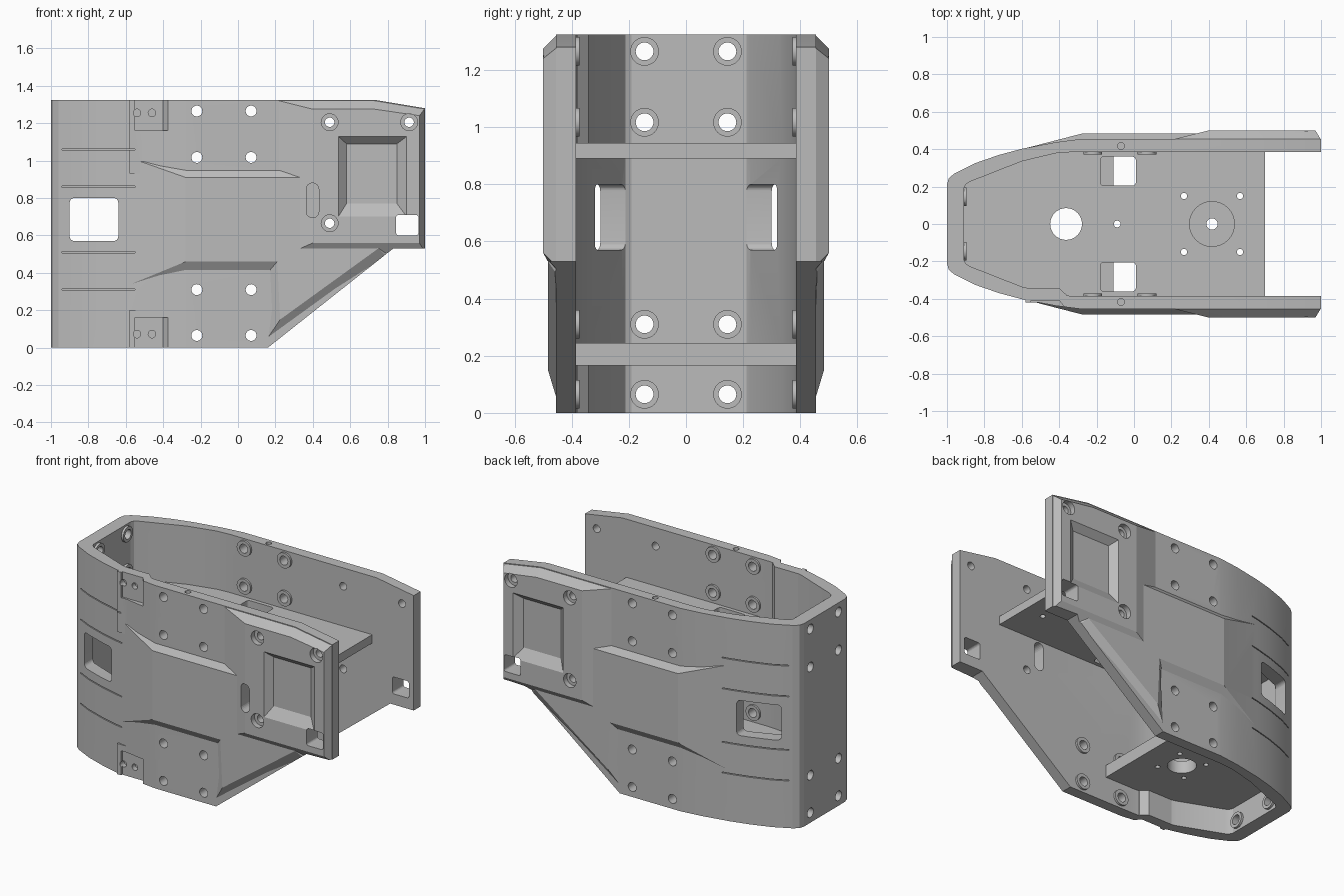
import bpy, bmesh
from math import cos, sin, pi, radians
from mathutils import Vector

cube = bpy.data.objects.get("Cube")
if cube:
    bpy.data.objects.remove(cube, do_unlink=True)

gray = bpy.data.materials.new("plain_gray")
gray.use_nodes = True
color = (0.5, 0.5, 0.5, 1)
gray.diffuse_color = color
gray.node_tree.nodes["Principled BSDF"].inputs["Base Color"].default_value = color

# Place a 2D point on the plane across each axis
PLANE = {
    "x": lambda p, d: (d, p[0], p[1]),
    "y": lambda p, d: (p[0], d, p[1]),
    "z": lambda p, d: (p[0], p[1], d),
}


def loft(name, axis, poly0, d0, poly1, d1):
    """Solid between two matching outlines."""
    bm = bmesh.new()
    a = [bm.verts.new(PLANE[axis](p, d0)) for p in poly0]
    b = [bm.verts.new(PLANE[axis](p, d1)) for p in poly1]
    bm.faces.new(a)
    bm.faces.new(b)
    n = len(a)
    for i in range(n):
        j = (i + 1) % n
        bm.faces.new((a[i], a[j], b[j], b[i]))
    bmesh.ops.recalc_face_normals(bm, faces=bm.faces)
    mesh = bpy.data.meshes.new(name)
    bm.to_mesh(mesh)
    bm.free()
    obj = bpy.data.objects.new(name, mesh)
    bpy.context.scene.collection.objects.link(obj)
    mesh.materials.append(gray)
    return obj


def prism(name, axis, poly, d0, d1):
    return loft(name, axis, poly, d0, poly, d1)


def rect(x0, x1, y0, y1, r=0.0):
    """Rectangle outline, with round corners when r is given."""
    if not r:
        return [(x0, y0), (x1, y0), (x1, y1), (x0, y1)]
    pts = []
    corners = [(x1 - r, y1 - r), (x0 + r, y1 - r), (x0 + r, y0 + r), (x1 - r, y0 + r)]
    for k, (cx, cy) in enumerate(corners):
        for i in range(7):
            t = (k + i / 6) * pi / 2
            pts.append((cx + r * cos(t), cy + r * sin(t)))
    return pts


def disc(x, y, r, n=32):
    return [(x + r * cos(2 * pi * i / n), y + r * sin(2 * pi * i / n)) for i in range(n)]


def boolean(target, operation, tools):
    for tool in tools:
        mod = target.modifiers.new("cut", "BOOLEAN")
        mod.operation = operation
        mod.solver = "EXACT"
        mod.object = tool
        bpy.context.view_layer.objects.active = target
        bpy.ops.object.modifier_apply(modifier=mod.name)
        bpy.data.objects.remove(tool, do_unlink=True)


HEIGHT = 1.325

# U-shaped wall
outer = [(1, 0.455), (-0.28, 0.455), (-0.42, 0.437), (-0.6, 0.402), (-0.72, 0.37),
         (-0.85, 0.325), (-0.96, 0.27), (-0.99, 0.245), (-1, 0.21)]
inner = [(-0.91, 0.19), (-0.9, 0.212), (-0.88, 0.225), (-0.6, 0.335), (-0.42, 0.378),
         (-0.33, 0.385), (1, 0.385)]


def flip(points):
    return [(x, -y) for x, y in reversed(points)]


body = prism("bracket_shell", "z", outer + flip(outer) + flip(inner) + inner, 0, HEIGHT)

# Raised panels and rear pads on both sides
panel_base = [(-0.62, 0.32), (0.09, 0.32), (0.03, -0.14), (0.88, 0.4), (0.88, 1.03), (-0.62, 1.03)]
panel_top = [(-0.28, 0.46), (0.21, 0.46), (0.225, 0.15), (0.75, 0.53), (0.75, 0.91), (-0.28, 0.91)]
pad_base = [(0.2, 0.47), (1, 0.51), (1, 1.28), (0.73, HEIGHT), (0.2, HEIGHT)]
pad_top = [(0.4, 0.56), (0.97, 0.56), (0.97, 1.24), (0.73, 1.275), (0.4, 1.275)]
raised = []
for s in (1, -1):
    raised.append(loft("side_panel", "y", panel_base, s * 0.395, panel_top, s * 0.483))
    raised.append(loft("rear_pad", "y", pad_base, s * 0.45, pad_top, s * 0.5))

# Inner thickening behind the front notches
notch = [(-0.58, -0.42), (-0.36, -0.42), (-0.36, -0.38), (-0.4, -0.342), (-0.58, -0.342)]
raised.append(prism("notch_backing_upper", "z", notch, 0.93, HEIGHT))
raised.append(prism("notch_backing_lower", "z", notch, 0, 0.2))
boolean(body, "UNION", raised)

# Side silhouette
side = [(-1.1, 0), (0.16, 0), (0.83, 0.53), (1, 0.53), (1, 1.28), (0.73, HEIGHT), (-1.1, HEIGHT)]
boolean(body, "INTERSECT", [prism("side_outline", "y", side, -0.7, 0.7)])

# Shelves
rim = [(x * 1.02, y * 1.04) for x, y in inner[:-1]]


def shelf(name, end, z0, z1):
    half = rim + [(end, 0.4)]
    return prism(name, "z", flip(half) + half, z0, z1)


boolean(body, "UNION", [shelf("upper_shelf", 0.7, 0.89, 0.945),
                        shelf("lower_shelf", -0.11, 0.165, 0.245)])

# Screw bosses on the inner faces
rows = (0.065, 0.31, 1.017, 1.265)
bosses = []
for z in rows:
    for s in (1, -1):
        bosses.append(prism("end_boss", "x", disc(s * 0.145, z, 0.05), -0.95, -0.895))
        for x in (-0.22, 0.07):
            bosses.append(prism("side_boss", "y", disc(x, z, 0.05), s * 0.42, s * 0.372))
boolean(body, "UNION", bosses)

# Holes, windows and pockets
cuts = []
for z in rows:
    for y in (0.145, -0.145):
        cuts.append(prism("end_hole", "x", disc(y, z, 0.031), -1.1, -0.8))
    for x in (-0.22, 0.07):
        cuts.append(prism("side_hole", "y", disc(x, z, 0.029), -0.6, 0.6))
cuts.append(prism("nose_window", "y", rect(-0.9, -0.64, 0.57, 0.8, 0.025), -0.6, 0.6))
cuts.append(prism("corner_window", "y", rect(0.845, 0.965, 0.6, 0.71, 0.015), -0.6, 0.6))
cuts.append(prism("slot", "y", rect(0.365, 0.432, 0.695, 0.88, 0.033), -0.6, -0.3))
for x, z in ((0.49, 1.205), (0.915, 1.205), (0.49, 0.665)):
    cuts.append(prism("pad_hole", "y", disc(x, z, 0.025), -0.6, 0.6))
for s in (1, -1):
    for x, z in ((0.49, 1.205), (0.915, 1.205), (0.49, 0.665)):
        cuts.append(prism("counterbore", "y", disc(x, z, 0.045), s * 0.6, s * 0.465))
    cuts.append(loft("pad_pocket", "y", rect(0.53, 0.91, 0.69, 1.135), s * 0.507,
                     rect(0.58, 0.85, 0.77, 1.09), s * 0.46))
    cuts.append(prism("shelf_window", "z", rect(-0.18, 0.01, 0.205, 0.36, 0.02)
                      if s > 0 else rect(-0.18, 0.01, -0.36, -0.205, 0.02), 0.8, 1))
    cuts.append(prism("rim_hole", "z", disc(-0.07, s * 0.417, 0.018), 1.27, 1.4))
    # Fine grooves around the nose
    for z in (0.31, 0.51, 0.86, 1.06):
        groove = [(-0.94, s * 0.27), (-0.85, s * 0.313), (-0.72, s * 0.358),
                  (-0.55, s * 0.403), (-0.55, s * 0.5), (-0.94, s * 0.5)]
        cuts.append(prism("groove", "z", groove, z - 0.003, z + 0.003))

# Front notches with pin holes
for z0, z1, zh in ((1.16, 1.4, 1.255), (-0.1, 0.16, 0.072)):
    step = [(-0.55, -0.408), (-0.4, -0.408), (-0.375, -0.44), (-0.375, -0.6), (-0.55, -0.6)]
    cuts.append(prism("notch", "z", step, z0, z1))
    for x in (-0.54, -0.46):
        cuts.append(prism("pin_hole", "y", disc(x, zh, 0.02), -0.6, -0.375))

# Shelf openings
cuts.append(prism("cable_hole", "z", disc(-0.363, 0, 0.085), 0.1, 1))
cuts.append(prism("shaft_hole", "z", disc(0.417, 0, 0.03), 0.8, 1))
cuts.append(prism("shaft_recess", "z", disc(0.417, 0, 0.12), 0.93, 1))
cuts.append(prism("small_hole", "z", disc(-0.09, 0, 0.018), 0.8, 1))
for sx in (1, -1):
    for sy in (1, -1):
        cuts.append(prism("mount_hole", "z", disc(0.417 + sx * 0.15, sy * 0.15, 0.017), 0.8, 1))
        cuts.append(prism("lower_mount_hole", "z",
                          disc(-0.363 + sx * 0.1, sy * 0.1, 0.015), 0.1, 0.3))
boolean(body, "DIFFERENCE", cuts)

# Smooth only the round holes and gentle bends
bpy.ops.object.select_all(action="DESELECT")
body.select_set(True)
bpy.context.view_layer.objects.active = body
bpy.ops.object.shade_smooth_by_angle(angle=radians(13))
